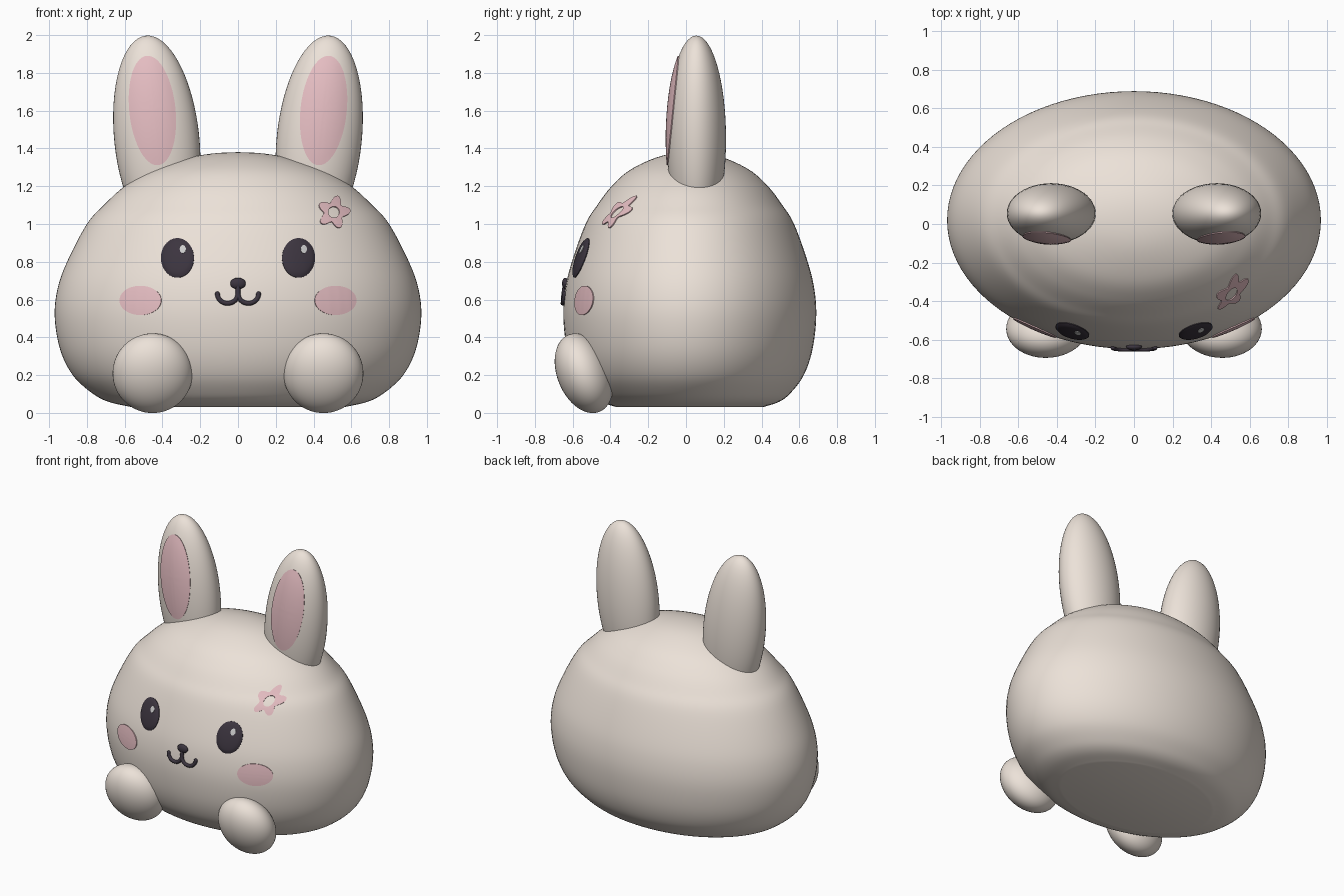
import bpy, bmesh
from math import sin, cos, pi, radians, sqrt
from mathutils import Vector, Matrix
from mathutils.bvhtree import BVHTree

if "Cube" in bpy.data.objects:
    bpy.data.objects.remove(bpy.data.objects["Cube"])


def material(name, rgb):
    m = bpy.data.materials.new(name)
    m.diffuse_color = (*rgb, 1)
    m.use_nodes = True
    m.node_tree.nodes["Principled BSDF"].inputs["Base Color"].default_value = m.diffuse_color
    return m


CREAM = material("cream", (0.84, 0.76, 0.69))
PINK = material("pink", (0.80, 0.52, 0.55))
DARK = material("dark", (0.045, 0.035, 0.05))
WHITE = material("white", (0.95, 0.95, 0.95))


def finish(bm, name, mat):
    bmesh.ops.recalc_face_normals(bm, faces=bm.faces)
    me = bpy.data.meshes.new(name)
    bm.to_mesh(me)
    bm.free()
    ob = bpy.data.objects.new(name, me)
    bpy.context.collection.objects.link(ob)
    me.materials.append(mat)
    bpy.context.view_layer.objects.active = ob
    ob.select_set(True)
    bpy.ops.object.shade_smooth_by_angle(angle=radians(40))
    ob.select_set(False)
    return ob


def tree(ob):
    return BVHTree.FromPolygons([v.co for v in ob.data.vertices],
                                [p.vertices for p in ob.data.polygons])


def ellipsoid(name, loc, radii, rot=(0, 0), mat=CREAM):
    bm = bmesh.new()
    bmesh.ops.create_uvsphere(bm, u_segments=48, v_segments=32, radius=1)
    mtx = (Matrix.Translation(loc) @ Matrix.Rotation(radians(rot[1]), 4, 'Y')
           @ Matrix.Rotation(radians(rot[0]), 4, 'X') @ Matrix.Diagonal((*radii, 1)))
    bm.transform(mtx)
    return finish(bm, name, mat)


def on_surface(bvh, x, z):
    return bvh.ray_cast(Vector((x, -3, z)), Vector((0, 1, 0)))[:2]


def patch(name, bvh, cx, cz, rx, rz, mat, lift=0.006, dome=0.0, tilt=0,
          inner=0.0, shape=lambda a: 1.0, base=-0.01):
    """Thin closed plate hugging the surface, outline given in the front plane."""
    n, m = 60, 8
    t = radians(tilt)
    bm = bmesh.new()

    def point(f, a, h):
        r = inner + (shape(a) - inner) * f
        u, w = rx * r * cos(a), rz * r * sin(a)
        co, no = on_surface(bvh, cx + u * cos(t) + w * sin(t),
                            cz - u * sin(t) + w * cos(t))
        return bm.verts.new(co + no * h)

    fr = [i / m for i in range(m + 1)] if inner else [max(i / m, 0.02) for i in range(m + 1)]
    rings = [[point(f, 2 * pi * j / n, lift + dome * sqrt(max(0, 1 - f * f)))
              for j in range(n)] for f in fr]
    rings.append([point(1, 2 * pi * j / n, base) for j in range(n)])
    if inner:
        rings.insert(0, [point(0, 2 * pi * j / n, base) for j in range(n)])
    for a, b in zip(rings, rings[1:]):
        for j in range(n):
            bm.faces.new((a[j], a[(j + 1) % n], b[(j + 1) % n], b[j]))
    if not inner:
        bm.faces.new(rings[0])
    return finish(bm, name, mat)


# Body: smooth profile (radius, height) swept around an oval
profile = [(.56, .03), (.69, .06), (.78, .11), (.875, .2), (.94, .33), (.97, .5),
           (.957, .65), (.905, .8), (.80, 1.0), (.71, 1.1), (.60, 1.2),
           (.45, 1.29), (.22, 1.36), (.0, 1.38)]
pts = [Vector((*p, 0)) for p in profile]
pts = [pts[0] * 2 - pts[1]] + pts + [Vector((-.22, 1.36, 0))]
curve = []
for i in range(1, len(pts) - 2):
    a, b, c, d = pts[i - 1:i + 3]
    for k in range(6):
        t = k / 6
        curve.append(0.5 * (2 * b + (c - a) * t + (2 * a - 5 * b + 4 * c - d) * t * t
                            + (3 * b - a - 3 * c + d) * t ** 3))
N = 96
bm = bmesh.new()
rings = [[bm.verts.new((p.x * cos(2 * pi * j / N), .02 + .69 * p.x * sin(2 * pi * j / N), p.y))
          for j in range(N)] for p in curve]
for a, b in zip(rings, rings[1:]):
    for j in range(N):
        bm.faces.new((a[j], a[(j + 1) % N], b[(j + 1) % N], b[j]))
bm.faces.new(rings[0])
top = bm.verts.new((0, .02, 1.38))
for j in range(N):
    bm.faces.new((rings[-1][j], rings[-1][(j + 1) % N], top))
body = finish(bm, "body", CREAM)
skin = tree(body)

# Mirrored parts
for s, side in ((-1, "left"), (1, "right")):
    ear = ellipsoid(f"ear_{side}", (s * .43, .055, 1.45), (.225, .157, .55), (0, s * 6))
    patch(f"inner_ear_{side}", tree(ear), s * .453, 1.6, .12, .29, PINK, tilt=s * 6)
    ellipsoid(f"foot_{side}", (s * .452, -.54, .21), (.212, .142, .22), (22, s * 6))
    eye = patch(f"eye_{side}", skin, s * .32, .82, .087, .104, DARK, lift=.004, dome=.016)
    patch(f"eye_highlight_{side}", tree(eye), s * .32 + .028, .866, .016, .021, WHITE,
          lift=.003, base=-.003)
    patch(f"cheek_{side}", skin, s * .515, .595, .11, .077, PINK)

# Flower mark with open centre
patch("flower_mark", skin, .505, 1.06, .07, .07, PINK, tilt=-5, inner=.42,
      shape=lambda a: 1 + .26 * cos(5 * a))

# Nose
ellipsoid("nose", (0, on_surface(skin, 0, .685)[0].y - .004, .685), (.041, .018, .03), mat=DARK)

# Mouth: two hooks and a stem as tubes
cu = bpy.data.curves.new("mouth", 'CURVE')
cu.dimensions = '3D'
cu.bevel_depth = .0125
cu.bevel_resolution = 4
cu.use_fill_caps = True
arc = [(.055 + .054 * cos(a), .63 - .05 * sin(a)) for a in [pi * i / 16 for i in range(17)]]
for path in (arc, [(-x, z) for x, z in arc], [(0, .68), (0, .655), (0, .628)]):
    sp = cu.splines.new('POLY')
    sp.points.add(len(path) - 1)
    for p, (x, z) in zip(sp.points, path):
        p.co = (x, on_surface(skin, x, z)[0].y - .004, z, 1)
mouth = bpy.data.objects.new("mouth", cu)
bpy.context.collection.objects.link(mouth)
cu.materials.append(DARK)
for x, z in ((-.109, .63), (.109, .63)):
    ellipsoid("mouth_tip", (x, on_surface(skin, x, z)[0].y - .004, z), (.0125,) * 3, mat=DARK)
